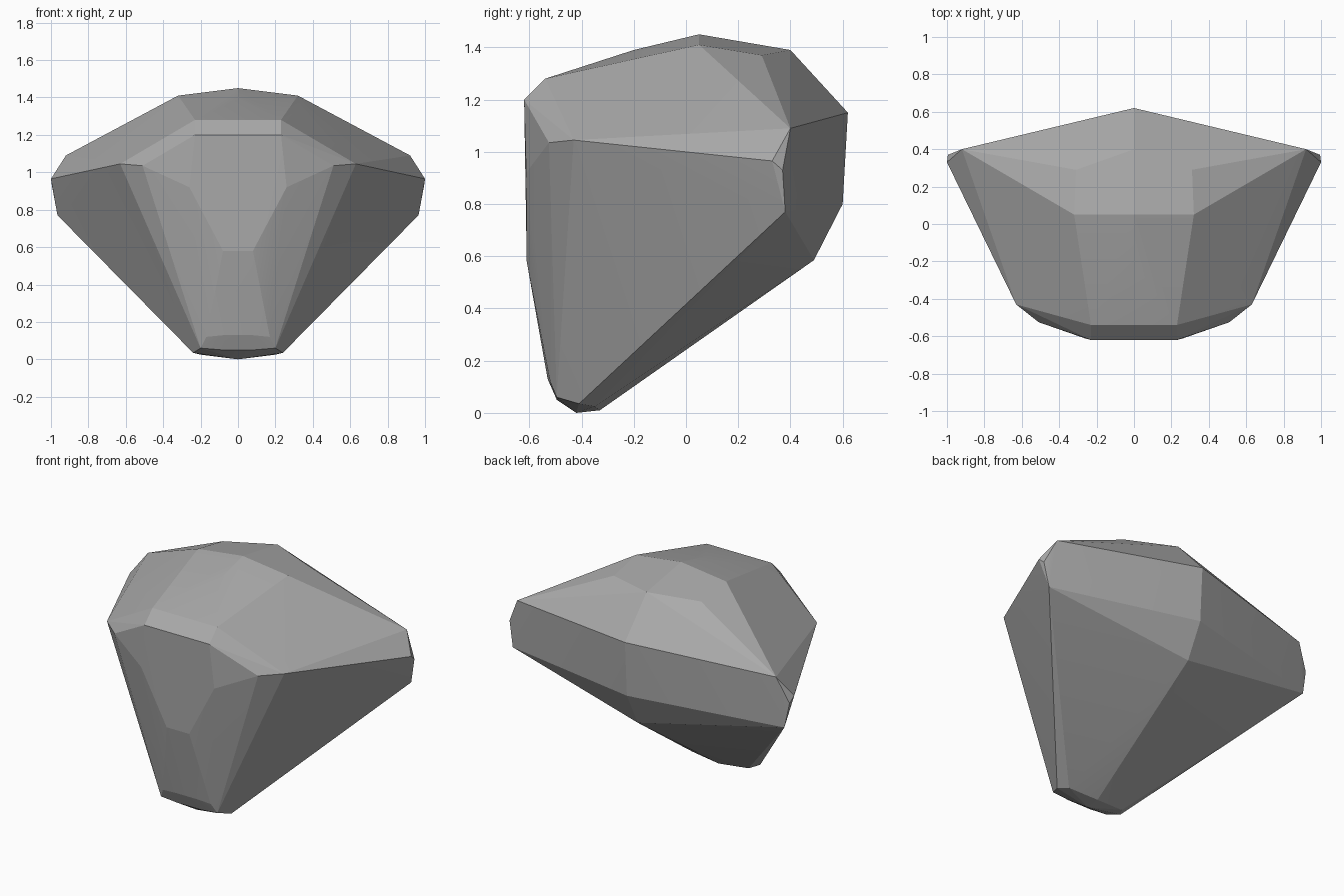
import bpy
import bmesh

cube = bpy.data.objects.get("Cube")
if cube:
    bpy.data.objects.remove(cube, do_unlink=True)

# One plain grey for the whole stone
grey = bpy.data.materials.new("stone grey")
grey.use_nodes = True
colour = (0.40, 0.40, 0.40, 1)
grey.diffuse_color = colour
grey.node_tree.nodes["Principled BSDF"].inputs["Base Color"].default_value = colour

# Corners lying on the centre plane: (y, z)
crown_ridge = [(-.20, 1.39), (.05, 1.45), (.40, 1.39)]
back_ridge = [(.62, 1.15), (.60, .80), (.49, .585)]
foot_ridge = [(-.33, .01), (-.42, 0)]

# Corners that have a mirrored twin: (x, y, z)
crown = [(.33, -.15, 1.34), (.32, .05, 1.41), (.31, .29, 1.37), (.23, -.54, 1.28)]
side_tip = [(.92, .40, 1.09), (1, .33, .965), (.995, .37, .93), (.965, .38, .77)]
shoulder = [(.63, -.43, 1.045), (.51, -.525, 1.035)]
front_panel = [(.23, -.62, 1.20), (.26, -.612, .92), (.08, -.61, .58)]
foot = [(.07, -.53, .13), (.17, -.52, .12), (.20, -.495, .06),
        (.08, -.495, .05), (.24, -.41, .035), (.20, -.35, .025)]

bm = bmesh.new()
for y, z in crown_ridge + back_ridge + foot_ridge:
    bm.verts.new((0, y, z))
for x, y, z in crown + side_tip + shoulder + front_panel + foot:
    for side in (-1, 1):
        bm.verts.new((side * x, y, z))

# Wrap the corners in a tight faceted skin
hull = bmesh.ops.convex_hull(bm, input=bm.verts[:])
loose = [v for v in bm.verts if not v.link_faces]
bmesh.ops.delete(bm, geom=loose, context='VERTS')
bmesh.ops.dissolve_limit(bm, angle_limit=.01, verts=bm.verts[:], edges=bm.edges[:])
bmesh.ops.recalc_face_normals(bm, faces=bm.faces[:])

mesh = bpy.data.meshes.new("faceted_stone")
bm.to_mesh(mesh)
bm.free()
mesh.materials.append(grey)
stone = bpy.data.objects.new("faceted_stone", mesh)
bpy.context.collection.objects.link(stone)

# Narrow facets blend softly, broad ones stay crisp
bpy.context.view_layer.objects.active = stone
stone.select_set(True)
bpy.ops.object.shade_smooth_by_angle(angle=.15)
